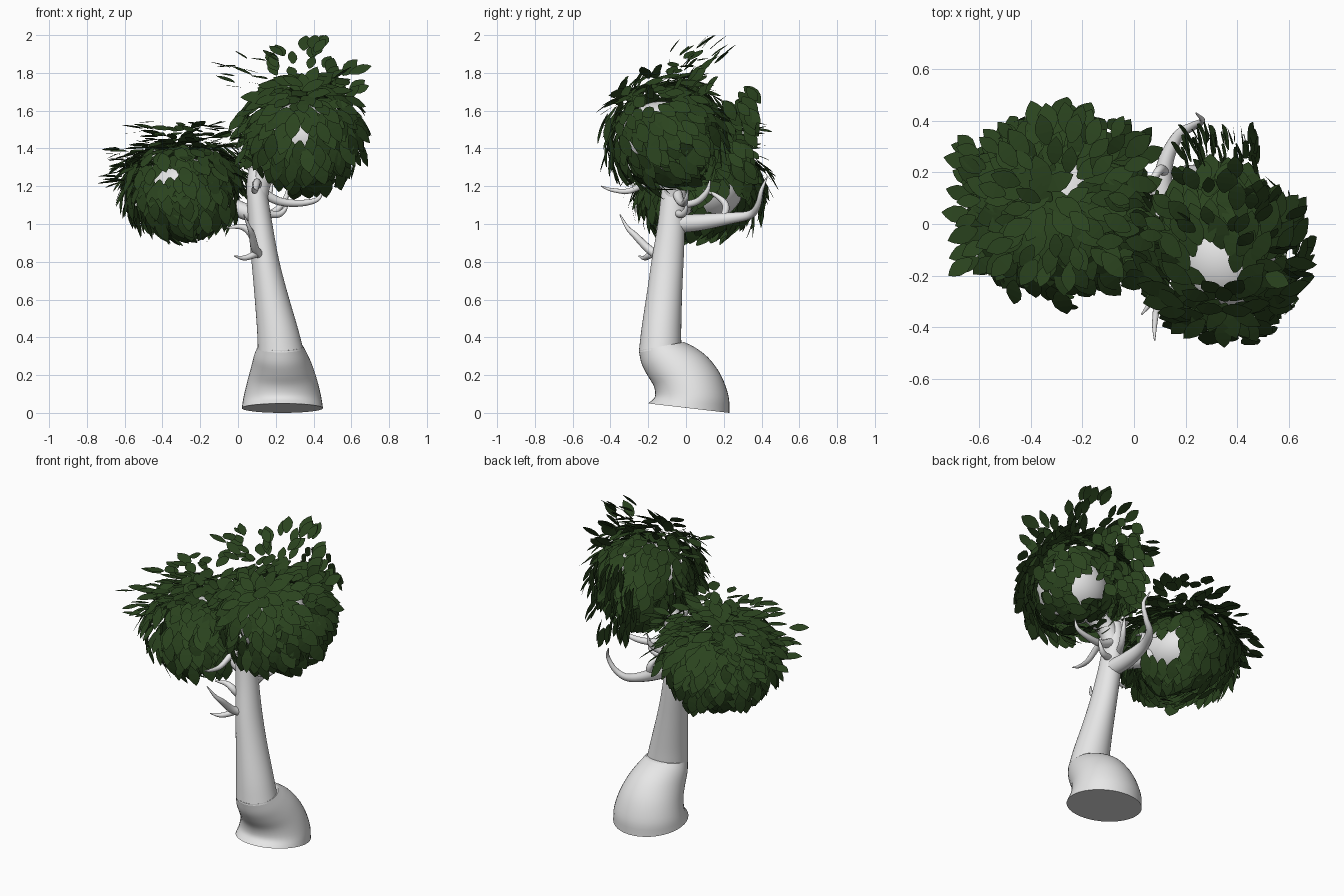
import bpy, bmesh, math, random
from mathutils import Vector as V

if "Cube" in bpy.data.objects:
    bpy.data.objects.remove(bpy.data.objects["Cube"])

random.seed(7)


def material(name, rgb):
    m = bpy.data.materials.new(name)
    m.diffuse_color = (*rgb, 1)
    m.use_nodes = True
    m.node_tree.nodes["Principled BSDF"].inputs["Base Color"].default_value = m.diffuse_color
    return m


BARK = material("pale_bark", (0.8, 0.8, 0.8))
LEAF = material("dark_green_leaf", (0.023, 0.056, 0.013))


def finish(name, bm, mat, smooth=True):
    me = bpy.data.meshes.new(name)
    if smooth:
        bmesh.ops.recalc_face_normals(bm, faces=bm.faces)
    bm.to_mesh(me)
    bm.free()
    me.materials.append(mat)
    ob = bpy.data.objects.new(name, me)
    bpy.context.collection.objects.link(ob)
    if smooth:
        bpy.context.view_layer.objects.active = ob
        ob.select_set(True)
        bpy.ops.object.shade_smooth_by_angle(angle=math.radians(40))
        ob.select_set(False)
    return ob


def skin(bm, rings):
    n = len(rings[0])
    vs = [[bm.verts.new(p) for p in r] for r in rings]
    for a, b in zip(vs, vs[1:]):
        for i in range(n):
            j = (i + 1) % n
            bm.faces.new((a[i], a[j], b[j], b[i]))
    bm.faces.new(vs[0][::-1])
    bm.faces.new(vs[-1])


def spline(pts, steps):
    """Catmull-Rom through rows of any length."""
    p = [V(q) for q in pts]
    p = [p[0] * 2 - p[1]] + p + [p[-1] * 2 - p[-2]]
    out = []
    for i in range(1, len(p) - 2):
        a, b, c, d = p[i - 1:i + 3]
        for k in range(steps):
            t = k / steps
            out.append(0.5 * (2 * b + (c - a) * t + (2 * a - 5 * b + 4 * c - d) * t * t
                              + (3 * b - a - 3 * c + d) * t ** 3))
    return out + [p[-2]]


def branch(name, pts, sides=12):
    """Tapered limb; each point is x, y, z, radius."""
    rows = spline(pts, 6)
    rings, u = [], None
    for i, r in enumerate(rows):
        c = r.xyz
        t = (rows[min(i + 1, len(rows) - 1)].xyz - rows[max(i - 1, 0)].xyz).normalized()
        u = t.orthogonal() if u is None else u - t * u.dot(t)
        u.normalize()
        w = t.cross(u)
        rad = max(r[3], 0.002)
        rings.append([c + (u * math.cos(a) + w * math.sin(a)) * rad
                      for a in (2 * math.pi * k / sides for k in range(sides))])
    bm = bmesh.new()
    skin(bm, rings)
    finish(name, bm, BARK)


def slanted_rings(rows, n=40):
    """Rings from front y, z, back y, z, left x, right x."""
    rings = []
    for fy, fz, by, bz, x0, x1 in rows:
        ring = []
        for k in range(n):
            a = 2 * math.pi * k / n
            s = (1 + math.sin(a)) / 2
            ring.append(V(((x0 + x1) / 2 + (x1 - x0) / 2 * math.cos(a),
                           fy + (by - fy) * s, fz + (bz - fz) * s)))
        rings.append(ring)
    return rings


# bent, swollen foot
foot = [(-.20, .05, .23, .0, .02, .45), (-.165, .085, .225, .09, .03, .44),
        (-.17, .14, .185, .20, .05, .42), (-.205, .20, .12, .29, .07, .395),
        (-.235, .26, .05, .345, .085, .37), (-.25, .33, -.01, .375, .105, .345)]
bm = bmesh.new()
skin(bm, slanted_rings(spline(foot, 4)))
finish("trunk_foot", bm, BARK)

# tapering trunk
trunk = [(-.25, .32, -.025, .36, .105, .345), (-.235, .45, -.025, .46, .10, .315),
         (-.205, .65, -.02, .65, .085, .258), (-.18, .82, -.012, .82, .07, .215),
         (-.15, 1.0, -.005, 1.0, .055, .182), (-.125, 1.2, .0, 1.2, .045, .15),
         (-.09, 1.30, -.01, 1.30, .06, .14)]
bm = bmesh.new()
skin(bm, slanted_rings(spline(trunk, 4)))
finish("trunk", bm, BARK)

# main limbs and bare twigs
branch("right_limb", [(.10, -.07, 1.1, .05), (.13, -.07, 1.24, .055), (.22, -.09, 1.34, .07),
                      (.33, -.12, 1.45, .11)], 20)
branch("left_limb", [(.11, -.05, 1.04, .045), (.0, -.02, 1.08, .045), (-.12, .02, 1.13, .06),
                     (-.25, .06, 1.18, .10)], 20)
branch("back_limb", [(.12, -.05, 1.0, .05), (.11, .08, 1.01, .045), (.12, .23, 1.03, .032),
                     (.17, .34, 1.05, .022), (.23, .38, 1.1, .016), (.265, .40, 1.18, .011),
                     (.24, .43, 1.25, .003)])
branch("back_limb_fork", [(.12, .20, 1.03, .02), (.10, .21, 1.10, .018), (.07, .16, 1.15, .012),
                          (.06, .09, 1.18, .003)])
branch("back_twig", [(.10, -.01, 1.1, .02), (.14, .06, 1.12, .018), (.17, .11, 1.17, .014),
                     (.18, .13, 1.24, .003)])
branch("right_twig", [(.12, -.05, 1.17, .028), (.22, -.03, 1.12, .022), (.33, -.01, 1.11, .018),
                      (.42, .0, 1.13, .012), (.45, .01, 1.18, .003)])
branch("right_short_twig", [(.13, -.05, 1.06, .022), (.21, -.02, 1.05, .018),
                            (.25, .0, 1.08, .011), (.26, .0, 1.12, .003)])
branch("front_low_twig", [(.12, -.13, .86, .025), (.08, -.19, .835, .018), (.03, -.22, .82, .013),
                          (-.02, -.25, .83, .003)])
branch("front_long_twig", [(.12, -.14, .83, .025), (.09, -.20, .87, .022), (.075, -.27, .94, .017),
                           (.06, -.31, .98, .011), (.03, -.35, 1.05, .003)])
branch("front_high_twig", [(.1, -.08, 1.2, .028), (.1, -.19, 1.22, .02), (.09, -.3, 1.175, .015),
                           (.08, -.39, 1.18, .01), (.08, -.45, 1.2, .003)])
branch("left_twig", [(.1, -.08, .88, .025), (.07, -.13, .95, .022), (.02, -.14, .985, .016),
                     (-.06, -.14, .98, .003)])
branch("top_spike", [(.11, -.05, 1.2, .04), (.08, -.04, 1.29, .03), (.03, -.03, 1.35, .018),
                     (.0, -.03, 1.42, .003)])


def crown_core(name, c, size):
    bm = bmesh.new()
    bmesh.ops.create_icosphere(bm, subdivisions=4, radius=1)
    for v in bm.verts:
        v.co = V(c) + V(v.co[i] * size[i] for i in range(3))
    finish(name, bm, BARK)


def add_leaf(bm, base, along, normal, length):
    """Pointed oval blade with a gentle bend."""
    side = along.cross(normal).normalized()
    rows = []
    for t, w in [(0, .05), (.15, .17), (.4, .28), (.65, .26), (.85, .14), (1, .0)]:
        p = base + along * (t * length) - normal * (length * .10 * t * t)
        rows.append([bm.verts.new(p + side * (w * length * s)) for s in ((1, -1) if w else (0,))])
    for a, b in zip(rows, rows[1:]):
        bm.faces.new((a[0], a[1], b[1], b[0]) if len(b) == 2 else (a[0], a[1], b[0]))


def jitter(s):
    return V(random.uniform(-s, s) for _ in range(3))


def crown(name, c, size, pole, droop, bare, count, loose):
    """Leaves shingled over an ellipsoid, tips pointing away from the pole."""
    bm = bmesh.new()
    c, pole = V(c), V(pole).normalized()
    for k in range(count):
        # even spread of directions over the ball
        z = 1 - 2 * (k + .5) / count
        a = k * math.pi * (3 - math.sqrt(5))
        r = math.sqrt(1 - z * z)
        d = V((r * math.cos(a), r * math.sin(a), z))
        if any(d.dot(V(b).normalized()) > lim for b, lim in bare):
            continue
        shell = random.uniform(.80, 1.08)
        p = c + V(d[i] * size[i] * shell for i in range(3))
        t = d - pole + V((0, 0, -droop))
        t = t - d * t.dot(d)
        t = (t.normalized() + d * random.uniform(.2, .85) + jitter(.22)).normalized()
        n = (d - t * d.dot(t)).normalized()
        length = random.uniform(.115, .15)
        add_leaf(bm, p - t * length * .35, t, n, length)
    # loose leaves off the surface: place, spread, count, up-lift of tips, blade normal
    for w, spread, num, lift, face in loose:
        for _ in range(num):
            p = V(w) + V(random.uniform(-1, 1) * s for s in spread)
            out = p - c
            out.z = 0
            t = (out.normalized() + V((0, 0, lift)) + jitter(.3)).normalized()
            n = V(face) + jitter(.25)
            n = (n - t * n.dot(t)).normalized()
            add_leaf(bm, p, t, n, random.uniform(.09, .13))
    for v in bm.verts:
        v.co.z = min(v.co.z, 2.0)
    finish(name, bm, LEAF, smooth=False)


# upper right crown
crown_core("right_crown_core", (.35, -.13, 1.46), (.20, .21, .19))
crown("right_crown_leaves", (.35, -.12, 1.49), (.31, .325, .31), (.0, -.6, .55), .15,
      [((-.05, -1, -.08), .97), ((.8, -.2, .6), .98), ((-.15, -.15, 1), .95),
       ((.3, .8, -.5), .93)], 460,
      [((.10, .0, 1.80), (.15, .10, .08), 13, .3, (0, 0, 1)),
       ((.33, .04, 1.86), (.14, .15, .08), 18, 1.0, (0, -.6, .6)),
       ((.53, -.05, 1.74), (.08, .15, .08), 16, .8, (.5, -.5, .6)),
       ((.08, -.10, 1.52), (.05, .18, .14), 28, -.8, (-.8, -.5, .3)),
       ((.33, .25, 1.50), (.14, .08, .23), 60, -1.2, (1, .2, 0))])

# lower left crown
crown_core("left_crown_core", (-.28, .07, 1.18), (.21, .23, .17))
crown("left_crown_leaves", (-.29, .075, 1.20), (.325, .365, .265), (-.2, .2, .9), .35,
      [((-.3, -.9, .3), .975), ((.2, .2, 1), .975), ((.8, .4, -.4), .94)], 480,
      [((-.27, .1, 1.46), (.24, .27, .08), 65, .15, (0, 0, 1)),
       ((-.52, .1, 1.31), (.11, .24, .09), 50, -.1, (-.2, 0, 1)),
       ((-.03, .08, 1.30), (.05, .25, .12), 28, -.4, (.5, 0, 1))])
